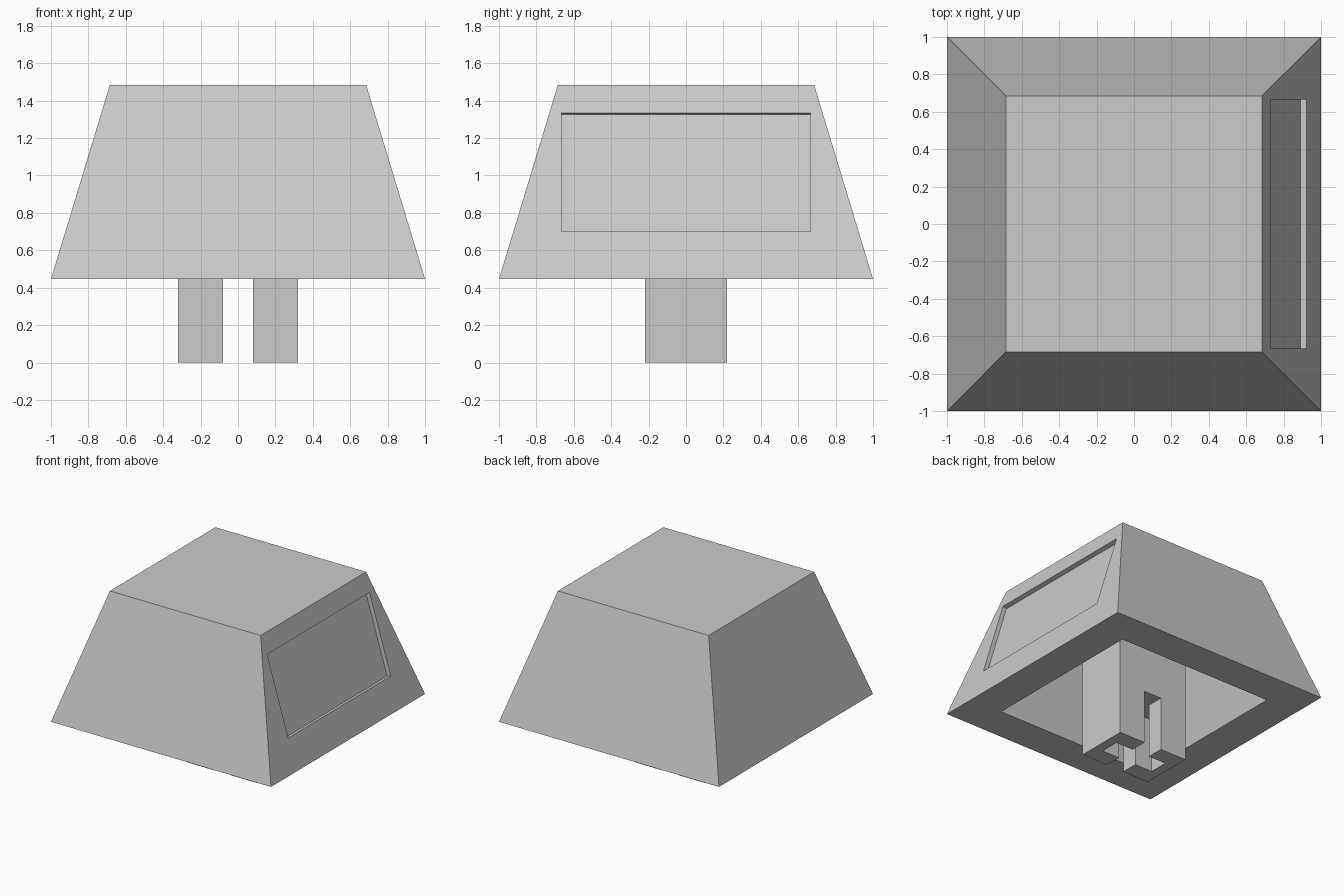
import bpy
import bmesh
from math import atan, hypot
from mathutils import Matrix

default = bpy.data.objects.get("Cube")
if default:
    bpy.data.objects.remove(default, do_unlink=True)

grey = bpy.data.materials.new("plain grey")
grey.use_nodes = True
colour = (0.6, 0.6, 0.6, 1)
grey.diffuse_color = colour
grey.node_tree.nodes["Principled BSDF"].inputs["Base Color"].default_value = colour


def block(name, size, z_low, z_high, top_scale=1.0, transform=None):
    """Box, or truncated pyramid when top_scale is below one."""
    bm = bmesh.new()
    bmesh.ops.create_cube(bm, size=1)
    for v in bm.verts:
        top = v.co.z > 0
        s = top_scale if top else 1
        v.co = (v.co.x * size[0] * s, v.co.y * size[1] * s, z_high if top else z_low)
    if transform:
        bm.transform(transform)
    mesh = bpy.data.meshes.new(name)
    bm.to_mesh(mesh)
    bm.free()
    mesh.materials.append(grey)
    obj = bpy.data.objects.new(name, mesh)
    bpy.context.collection.objects.link(obj)
    return obj


def cut(target, cutter):
    """Subtract the cutter from the target and discard it."""
    cutter.hide_render = True
    mod = target.modifiers.new("cut", 'BOOLEAN')
    mod.operation = 'DIFFERENCE'
    mod.solver = 'EXACT'
    mod.object = cutter
    bpy.context.view_layer.objects.active = target
    bpy.ops.object.modifier_apply(modifier=mod.name)
    bpy.data.objects.remove(cutter, do_unlink=True)


# Tapered outer shell
base_z, top_z, top_half = 0.446, 1.485, 0.685
shell = block("tapered_shell", (2, 2), base_z, top_z, top_half)
slope = (1 - top_half) / (top_z - base_z)

# Hollow underside, parallel to the outer walls
hollow = 0.71
ceiling_z = base_z + hollow * (top_z - base_z)
drop = 0.1
half = hollow + drop * slope
cut(shell, block("hollow_cutter", (2 * half, 2 * half), base_z - drop, ceiling_z,
                 hollow * top_half / half))

# Shallow rectangular recess in the left wall
low, high, depth = 0.70, 1.335, 0.035
mid = (low + high) / 2
length = (high - low) * hypot(1, slope)
place = (Matrix.Translation((1 - slope * (mid - base_z), 0, mid))
         @ Matrix.Rotation(-atan(slope), 4, 'Y'))
cut(shell, block("recess_cutter", (2 * depth, 1.33), -length / 2, length / 2,
                 transform=place))

# Central stem with a cross-shaped socket that splits its lower end
stem = block("stem", (0.64, 0.44), 0, ceiling_z + 0.02)
cut(stem, block("gap_cutter", (0.16, 1), -0.1, base_z))
cut(stem, block("slot_cutter", (0.48, 0.16), -0.1, base_z))
